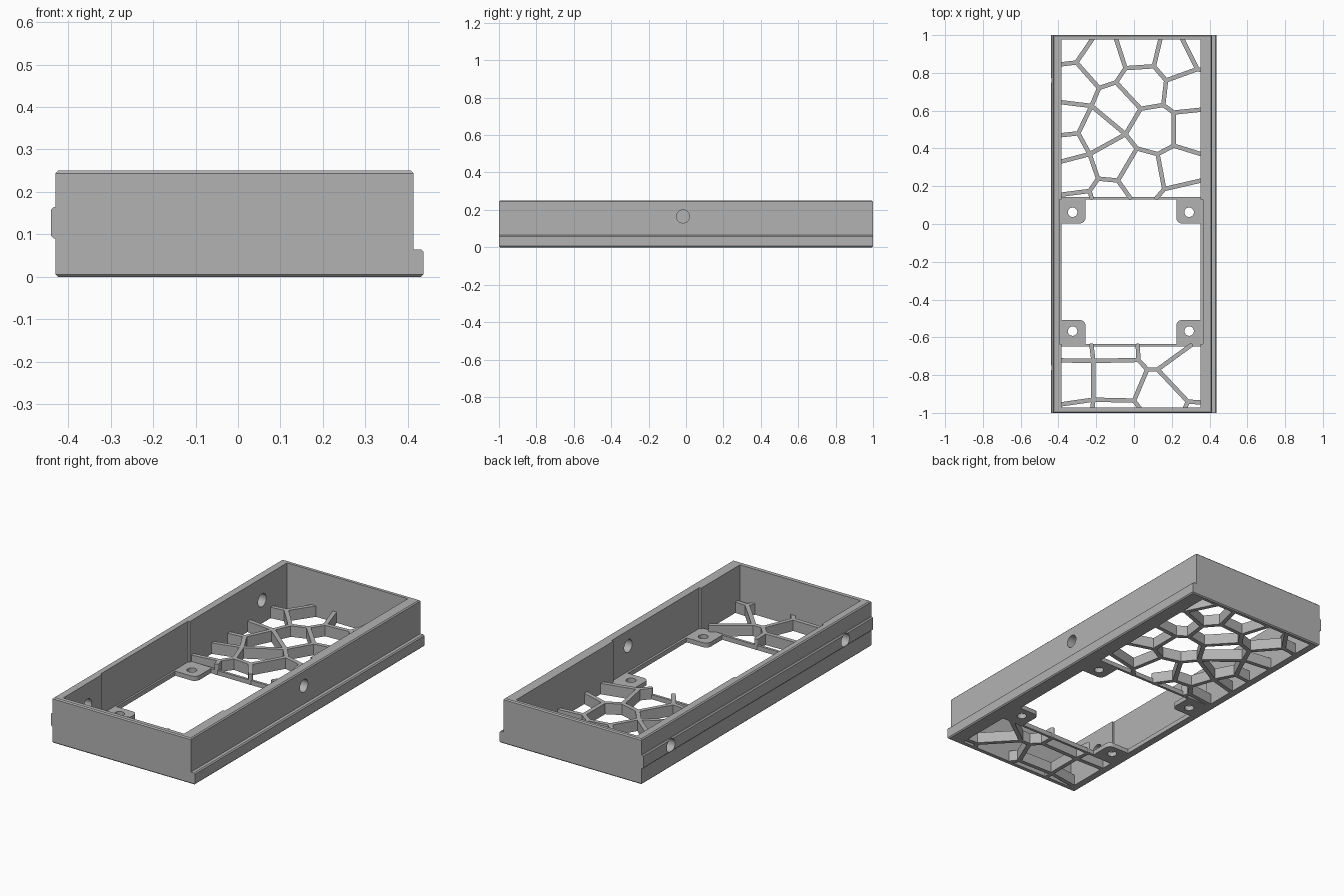
import bpy, bmesh, math
from mathutils import Vector, Matrix

cube = bpy.data.objects.get("Cube")
if cube:
    bpy.data.objects.remove(cube, do_unlink=True)

grey = bpy.data.materials.new("plain grey")
grey.use_nodes = True
grey.diffuse_color = (.45, .45, .45, 1)
grey.node_tree.nodes["Principled BSDF"].inputs["Base Color"].default_value = grey.diffuse_color

# Main dimensions
WIDTH_L, WIDTH_R, HEIGHT = -.43, .413, .25
IN_L, IN_R = -.385, .352
IN_BACK, IN_FRONT = .977, -.972
MID_BACK, MID_FRONT = .13, -.635
BAR, FLOOR, RIB_H, RIB_W = .014, .025, .06, .023
CX, CY = (IN_L + IN_R) / 2, (MID_BACK + MID_FRONT) / 2


def make_object(name, bm):
    bmesh.ops.recalc_face_normals(bm, faces=bm.faces)
    mesh = bpy.data.meshes.new(name)
    bm.to_mesh(mesh)
    bm.free()
    mesh.materials.append(grey)
    obj = bpy.data.objects.new(name, mesh)
    bpy.context.collection.objects.link(obj)
    return obj


def add_box(bm, x, y, z):
    size = Matrix.Diagonal((x[1] - x[0], y[1] - y[0], z[1] - z[0], 1))
    centre = Matrix.Translation((sum(x) / 2, sum(y) / 2, sum(z) / 2))
    return bmesh.ops.create_cube(bm, size=1, matrix=centre @ size)["verts"]


def add_cylinder(bm, centre, radius, depth, axis="Z", sides=32):
    turn = Matrix.Rotation(math.pi / 2, 4, "Y") if axis == "X" else Matrix()
    bmesh.ops.create_cone(bm, cap_ends=True, segments=sides, radius1=radius, radius2=radius,
                          depth=depth, matrix=Matrix.Translation(centre) @ turn)


def cut(obj, bm):
    """Subtract the solid in bm from obj and discard it."""
    cutter = make_object("cutter", bm)
    cutter.hide_render = True
    mod = obj.modifiers.new("cut", "BOOLEAN")
    mod.operation, mod.solver, mod.object = "DIFFERENCE", "EXACT", cutter
    bpy.context.view_layer.objects.active = obj
    bpy.ops.object.modifier_apply(modifier=mod.name)
    bpy.data.objects.remove(cutter, do_unlink=True)


def cut_box(obj, x, y, z):
    bm = bmesh.new()
    add_box(bm, x, y, z)
    cut(obj, bm)


def cut_hole(obj, centre, radius, depth, axis):
    bm = bmesh.new()
    add_cylinder(bm, centre, radius, depth, axis)
    cut(obj, bm)


def smooth(obj):
    bpy.ops.object.select_all(action="DESELECT")
    obj.select_set(True)
    bpy.context.view_layer.objects.active = obj
    bpy.ops.object.shade_smooth_by_angle(angle=math.radians(30))


# Tray body: cross-section with a side rail and a foot lip, swept front to back
section = [(WIDTH_L, 0), (.437, 0), (.437, .065), (WIDTH_R, .065), (WIDTH_R, HEIGHT),
           (WIDTH_L, HEIGHT), (WIDTH_L, .165), (-.44, .165), (-.44, .09), (WIDTH_L, .09)]
bm = bmesh.new()
face = bm.faces.new([bm.verts.new((x, -1, z)) for x, z in section])
swept = bmesh.ops.extrude_face_region(bm, geom=[face])["geom"]
bmesh.ops.translate(bm, vec=(0, 2, 0), verts=[v for v in swept if isinstance(v, bmesh.types.BMVert)])
bmesh.ops.recalc_face_normals(bm, faces=bm.faces)


def chamfered(edge):
    a, b = edge.verts[0].co, edge.verts[1].co
    if abs(a.y - b.y) > 1:
        return edge.is_convex
    return abs(a.z - b.z) < .001 and (a.z < .001 or a.z > HEIGHT - .001)


bmesh.ops.bevel(bm, geom=[e for e in bm.edges if chamfered(e)], offset=.006,
                segments=1, affect="EDGES", profile=.5)
body = make_object("tray_body", bm)

# End compartments, open underneath except for a low cross bar
for near, far in ((MID_BACK, IN_BACK), (MID_FRONT, IN_FRONT)):
    step = math.copysign(BAR, far - near)
    cut_box(body, (IN_L, IN_R), sorted((near, far)), (FLOOR, 1))
    cut_box(body, (IN_L, IN_R), sorted((near + step, far)), (-1, .1))

# Middle bay: slightly wider walls above a thin ledge around the opening
cut_box(body, (IN_L - .01, IN_R + .012), (MID_FRONT, MID_BACK), (FLOOR, 1))
cut_box(body, (IN_L, IN_R), (MID_FRONT, MID_BACK), (-1, .1))

# Round holes in the side walls
cut_hole(body, (.39, -.016, .165), .035, .3, "X")
for y in (-.76, .76):
    cut_hole(body, (-.41, y, .127), .036, .3, "X")
smooth(body)

# Mounting tabs at the four corners of the middle opening
for side, sx in (("right", -1), ("left", 1)):
    for end, sy in (("front", -1), ("back", 1)):
        wall_x = CX + sx * (IN_R - CX)
        wall_y = CY + sy * (MID_BACK - CY)
        tip_x, tip_y = wall_x - sx * .128, wall_y - sy * .127
        bm = bmesh.new()
        add_box(bm, sorted((wall_x, tip_x)), sorted((wall_y, tip_y)), (0, FLOOR))
        corner = [e for e in bm.edges
                  if all((v.co.xy - Vector((tip_x, tip_y))).length < .001 for v in e.verts)]
        bmesh.ops.bevel(bm, geom=corner, offset=.03, segments=6, affect="EDGES", profile=.5)
        tab = make_object(f"{end}_{side}_mounting_tab", bm)
        cut_hole(tab, (wall_x - sx * .06, wall_y - sy * .068, 0), .025, .2, "Z")
        smooth(tab)


# Irregular cell grilles: lettered joints, and ribs that follow strings of letters
def grille(name, joints, paths):
    bm = bmesh.new()
    for x, y in joints.values():
        add_cylinder(bm, (x, y, RIB_H / 2), RIB_W / 2, RIB_H, sides=12)
    for path in paths.split():
        for start, end in zip(path, path[1:]):
            a, b = Vector(joints[start]), Vector(joints[end])
            run = b - a
            verts = add_box(bm, (0, run.length), (-RIB_W / 2, RIB_W / 2), (0, RIB_H))
            spin = Matrix.Rotation(math.atan2(run.y, run.x), 4, "Z")
            bmesh.ops.transform(bm, matrix=Matrix.Translation((*a, 0)) @ spin, verts=verts)
    return make_object(name, bm)


L, R = IN_L - .003, IN_R + .003
B, F = IN_BACK + .003, IN_FRONT - .003
low, high = MID_BACK + .008, MID_FRONT - .008

grille("back_grille", {
    "A": (-.305, .855), "B": (-.185, .72), "C": (-.095, .75), "D": (-.045, .825),
    "E": (-.225, .625), "F": (.035, .61), "G": (.105, .835), "H": (.17, .76),
    "I": (.155, .63), "J": (.21, .59), "K": (.335, .82), "L": (.21, .415),
    "M": (.125, .37), "N": (.015, .4), "O": (-.045, .475), "P": (.16, .185),
    "R": (-.085, .23), "S": (-.235, .37), "T": (-.295, .48), "U": (-.19, .24),
    "V": (-.235, .175),
    "a": (L, .845), "b": (-.22, B), "c": (-.095, B), "d": (.14, B), "e": (.255, B),
    "f": (R, .815), "g": (R, .605), "h": (R, .37), "i": (R, .23), "j": (.12, low),
    "k": (-.02, low), "l": (-.225, low), "m": (L, .155), "n": (L, .33),
    "o": (L, .47), "p": (L, .645),
}, "aAb ABCDc DGd GHKe Kf HIFC IJg JLh LMPi Pj MNOF NRk RUVl Vm USn STo TEp BEO OS")

grille("front_grille", {
    "A": (-.215, -.725), "B": (.023, -.72), "C": (.07, -.77), "D": (.125, -.77),
    "E": (0, -.935), "G": (-.215, -.93),
    "a": (L, -.722), "b": (-.225, high), "c": (.02, high), "d": (.3, high),
    "e": (.27, F), "f": (.03, F), "g": (-.22, F), "h": (L, -.955),
    "i": (R, -.945), "j": (.285, -.94),
}, "aAb ABc BCDd Dje ji CEf EGg GA Gh")
